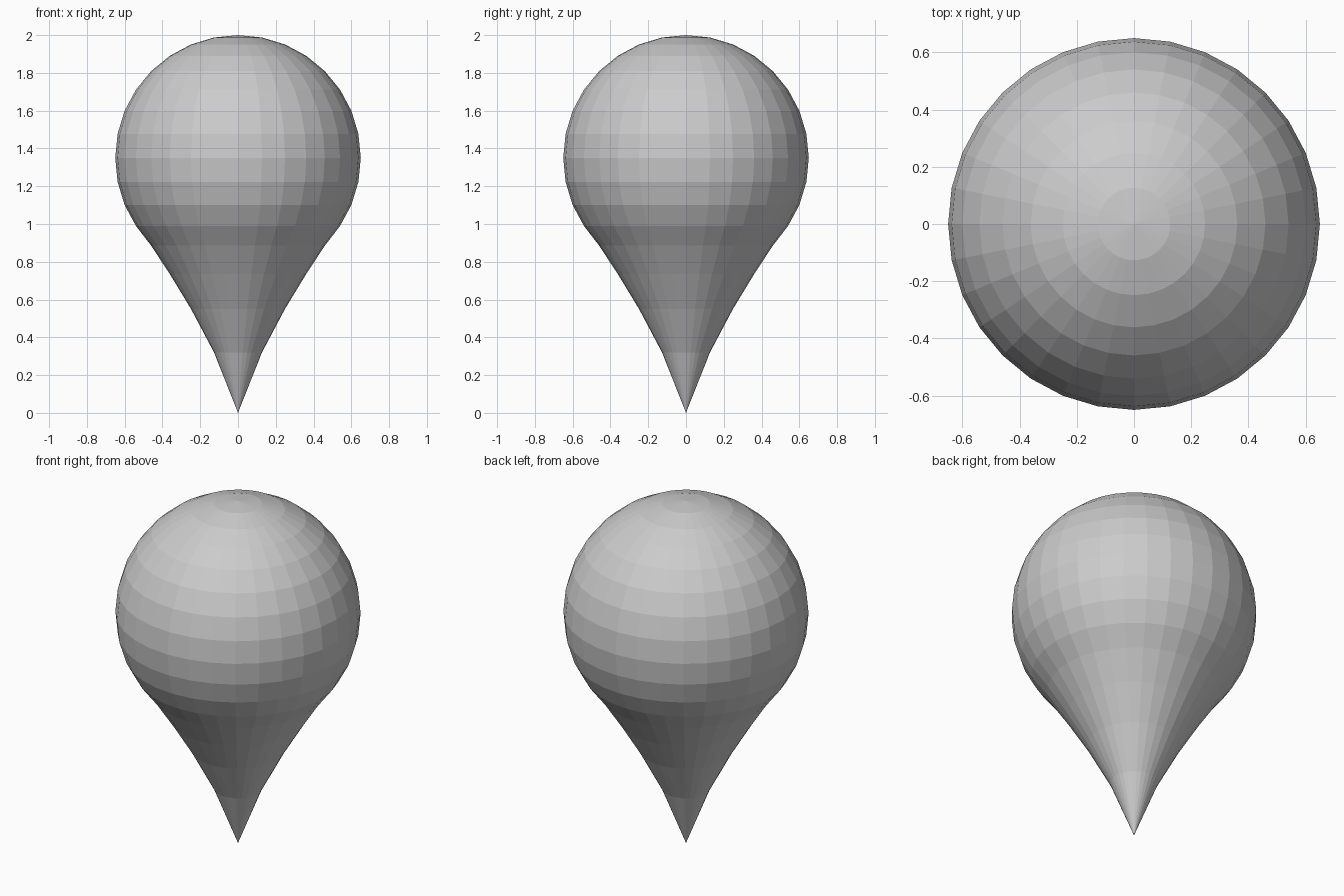
import bpy, bmesh, math

if "Cube" in bpy.data.objects:
    bpy.data.objects.remove(bpy.data.objects["Cube"])

RADIUS, CENTRE, RINGS = 0.65, 1.35, 16

# Round head: flat-shaded sphere
bm = bmesh.new()
bmesh.ops.create_uvsphere(bm, u_segments=32, v_segments=RINGS, radius=RADIUS)

# Heights of the lower rings, pulled down into a tapering point
tip_heights = {11: 0.99, 12: 0.885, 13: 0.735, 14: 0.55, 15: 0.32, 16: 0.0}
for v in bm.verts:
    polar = math.acos(max(-1, min(1, v.co.z / RADIUS)))
    ring = round(polar / math.pi * RINGS)
    v.co.z = tip_heights.get(ring, v.co.z + CENTRE)

mesh = bpy.data.meshes.new("teardrop_pin")
bm.to_mesh(mesh)
bm.free()
pin = bpy.data.objects.new("teardrop_pin", mesh)
bpy.context.collection.objects.link(pin)
